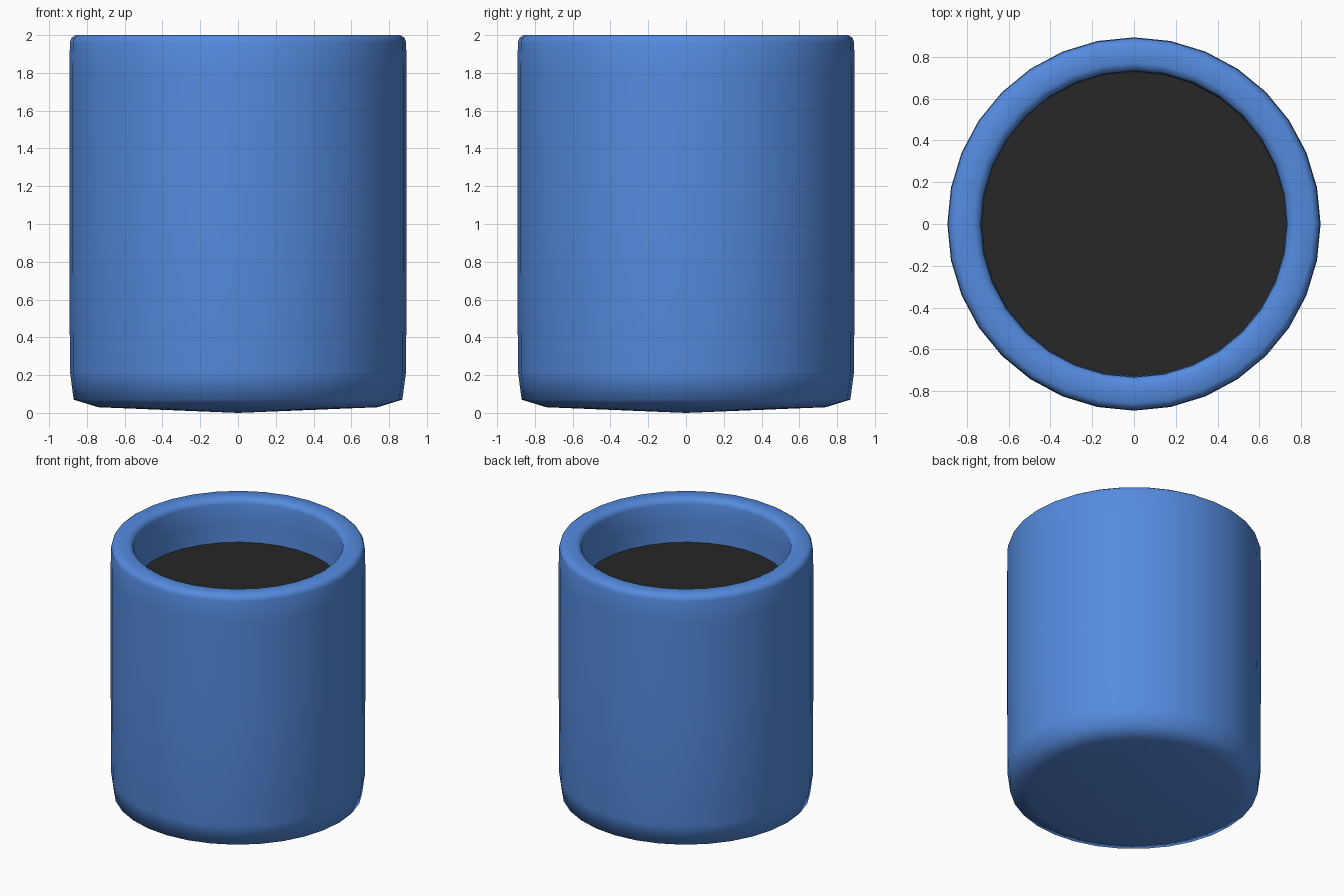
import bpy, bmesh
from math import sin, cos, pi

if "Cube" in bpy.data.objects:
    bpy.data.objects.remove(bpy.data.objects["Cube"])

SEGMENTS = 32


def material(name, color):
    m = bpy.data.materials.new(name)
    m.diffuse_color = color
    m.use_nodes = True
    m.node_tree.nodes["Principled BSDF"].inputs["Base Color"].default_value = m.diffuse_color
    return m


def lathe(name, profile, mat):
    """Revolve (radius, z) points about z; zero-radius points become poles."""
    bm = bmesh.new()
    rings = []
    for r, z in profile:
        if r == 0:
            rings.append([bm.verts.new((0, 0, z))] * SEGMENTS)
        else:
            rings.append([bm.verts.new((r * cos(2 * pi * i / SEGMENTS),
                                        r * sin(2 * pi * i / SEGMENTS), z))
                          for i in range(SEGMENTS)])
    for a, b in zip(rings, rings[1:]):
        for i in range(SEGMENTS):
            j = (i + 1) % SEGMENTS
            bm.faces.new(dict.fromkeys((a[i], a[j], b[j], b[i])))
    bmesh.ops.recalc_face_normals(bm, faces=bm.faces)
    for f in bm.faces:
        f.smooth = True
    mesh = bpy.data.meshes.new(name)
    bm.to_mesh(mesh)
    bm.free()
    mesh.materials.append(mat)
    obj = bpy.data.objects.new(name, mesh)
    bpy.context.collection.objects.link(obj)
    return obj


blue = material("blue_glaze", (0.09, 0.26, 0.74, 1))
dark = material("dark_drink", (0.02, 0.02, 0.02, 1))

# Cup: closed shell from underside, up the wall, over the rim, down to inner floor
lathe("cup", [(0, 0), (0.74, 0.03), (0.87, 0.07), (0.89, 0.22), (0.893, 1.0),
              (0.893, 1.8), (0.89, 1.96), (0.882, 1.985), (0.86, 2.0),
              (0.77, 2.0), (0.742, 1.988), (0.733, 1.96), (0.73, 1.8),
              (0.73, 0.3), (0.65, 0.2), (0, 0.18)], blue)

# Drink: flat dark disc just below the rim
lathe("drink", [(0, 1.665), (0.729, 1.665)], dark)
for poly in bpy.data.objects["drink"].data.polygons:
    if poly.normal.z < 0:
        poly.flip()
